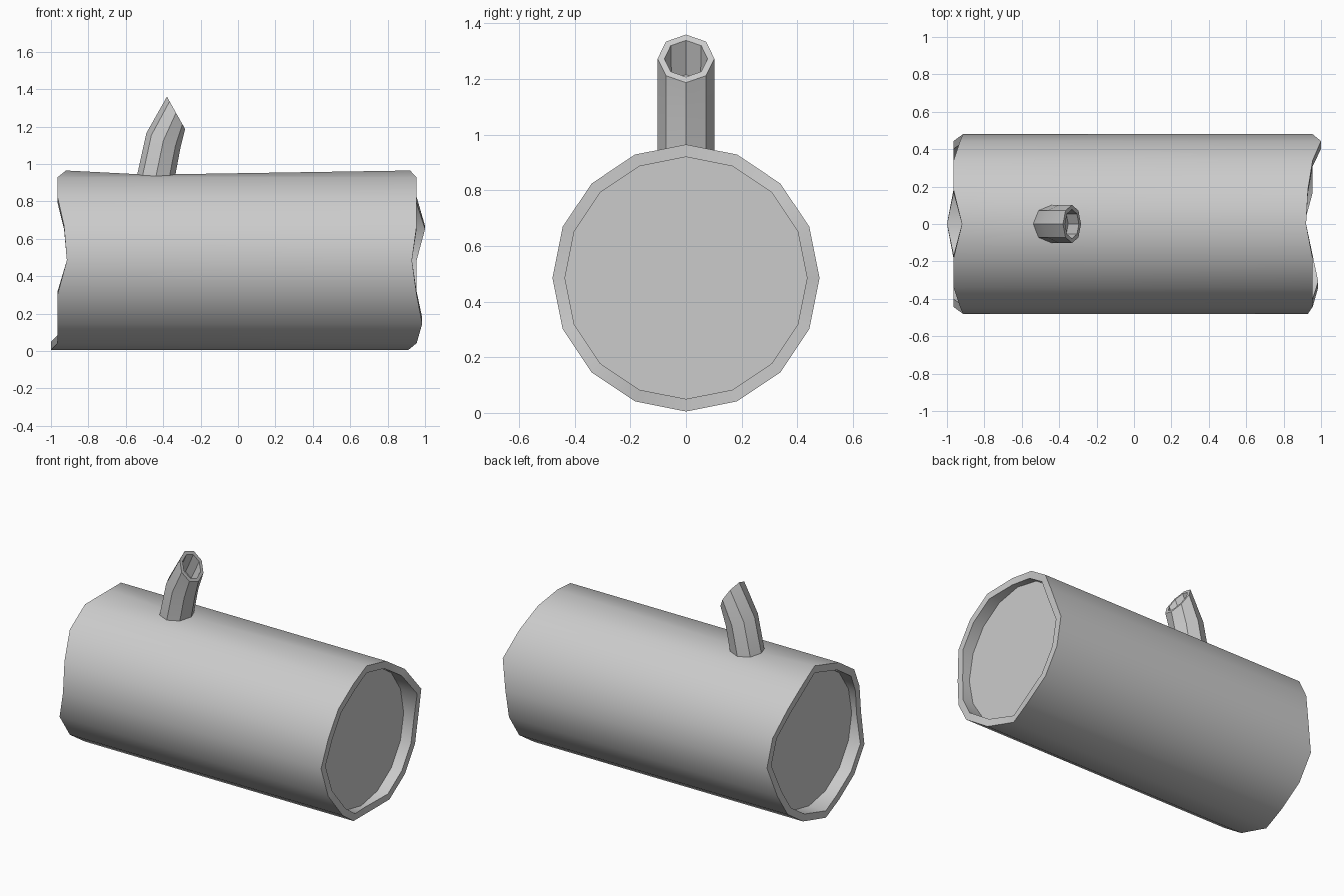
import bpy, bmesh, math
from mathutils import Vector

if "Cube" in bpy.data.objects:
    bpy.data.objects.remove(bpy.data.objects["Cube"])

def finish(name, bm):
    bmesh.ops.recalc_face_normals(bm, faces=bm.faces)
    me = bpy.data.meshes.new(name)
    bm.to_mesh(me)
    bm.free()
    ob = bpy.data.objects.new(name, me)
    bpy.context.collection.objects.link(ob)
    bpy.ops.object.select_all(action='DESELECT')
    ob.select_set(True)
    bpy.context.view_layer.objects.active = ob
    bpy.ops.object.shade_smooth_by_angle(angle=math.radians(30))
    return ob

def bridge(bm, a, b, skip=()):
    n = len(a)
    for k in range(n):
        if k not in skip:
            j = (k + 1) % n
            bm.faces.new((a[k], a[j], b[j], b[k]))

# Hollow-ended log: ragged rims, recessed end discs
N, R, RI, CZ = 16, 0.48, 0.435, 0.485
right_x = [.92, .93, .955, 1.0, .955, .955, .955, .955,
           .91, .955, .985, .955, .93, .955, .955, .955]
left_x = [-.965] * N
left_x[0], left_x[8] = -.92, -1.0
left_x[4] = left_x[12] = -.915
left_x[3] = left_x[13] = -.93

bm = bmesh.new()

def log_ring(xs, r):
    return [bm.verts.new((xs[k], r * math.sin(math.tau * k / N),
                          CZ + r * math.cos(math.tau * k / N))) for k in range(N)]

outer = []
for xs, floor in ((left_x, -.88), (right_x, .88)):
    rim, lip, base = log_ring(xs, R), log_ring(xs, RI), log_ring([floor] * N, RI)
    bridge(bm, rim, lip)
    bridge(bm, lip, base)
    bm.faces.new(base)
    outer.append(rim)
lo, hi = outer
bridge(bm, lo, hi, skip=(0, N - 1))
# Top ridge dips where the branch grows out
m1, m2 = bm.verts.new((-.53, 0, .945)), bm.verts.new((-.34, 0, .945))
for k in (1, N - 1):
    bm.faces.new((lo[0], m1, lo[k]))
    bm.faces.new((m1, m2, lo[k]))
    bm.faces.new((m2, hi[k], lo[k]))
    bm.faces.new((m2, hi[0], hi[k]))
finish("log", bm)

# Bent hollow branch stub: each ring given by its two side-profile points
bm = bmesh.new()

def branch_ring(p, q, scale=1.0, shift=(0, 0)):
    p, q = Vector((p[0], 0, p[1])), Vector((q[0], 0, q[1]))
    c, u = (p + q) / 2, (p - q) / 2 * scale
    c += Vector((shift[0], 0, shift[1]))
    return [bm.verts.new(c + u * math.cos(math.tau * k / 8)
                         + Vector((0, .102 * scale * math.sin(math.tau * k / 8), 0)))
            for k in range(8)]

tip = ((-.38, 1.36), (-.283, 1.187))
rings = [branch_ring((-.543, .925), (-.338, .925)),
         branch_ring((-.49, 1.165), (-.308, 1.085)),
         branch_ring(*tip),
         branch_ring(*tip, scale=.76),
         branch_ring(*tip, scale=.72, shift=(-.055, -.12))]
for a, b in zip(rings, rings[1:]):
    bridge(bm, a, b)
bm.faces.new(rings[-1])
bm.faces.new(rings[0])
finish("branch_stub", bm)
